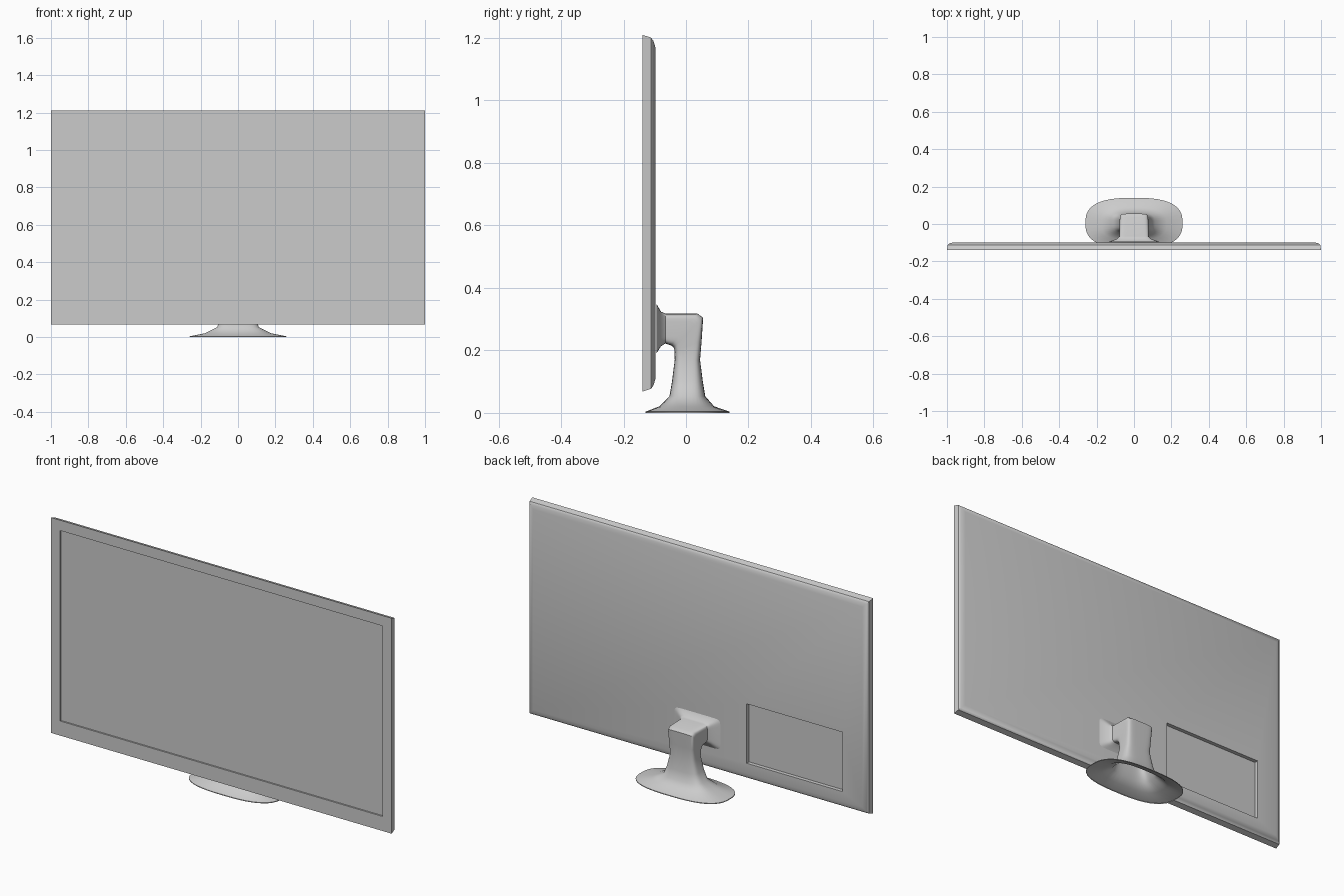
import bpy, bmesh, math

if "Cube" in bpy.data.objects:
    bpy.data.objects.remove(bpy.data.objects["Cube"])


def loft(name, rings, cap):
    """Skin a list of equal-length point rings, optionally capping both ends."""
    bm = bmesh.new()
    vs = [[bm.verts.new(p) for p in r] for r in rings]
    n = len(vs[0])
    for a, b in zip(vs, vs[1:]):
        for i in range(n):
            j = (i + 1) % n
            bm.faces.new((a[i], a[j], b[j], b[i]))
    if cap:
        bm.faces.new(vs[0])
        bm.faces.new(vs[-1])
    bmesh.ops.recalc_face_normals(bm, faces=bm.faces)
    me = bpy.data.meshes.new(name)
    bm.to_mesh(me)
    bm.free()
    ob = bpy.data.objects.new(name, me)
    bpy.context.collection.objects.link(ob)
    return ob


def activate(ob):
    bpy.ops.object.select_all(action='DESELECT')
    ob.select_set(True)
    bpy.context.view_layer.objects.active = ob


def rect(x0, x1, z0, z1, y):
    return [(x0, y, z0), (x1, y, z0), (x1, y, z1), (x0, y, z1)]


def cut_box(ob, x0, x1, z0, z1, y0, y1):
    """Sink a rectangular recess into an object."""
    cutter = loft("recess_cutter", [rect(x0, x1, z0, z1, y) for y in (y0, y1)], True)
    cutter.hide_render = True
    mod = ob.modifiers.new("recess", 'BOOLEAN')
    mod.operation = 'DIFFERENCE'
    mod.solver = 'EXACT'
    mod.object = cutter
    activate(ob)
    bpy.ops.object.modifier_apply(modifier=mod.name)
    bpy.data.objects.remove(cutter, do_unlink=True)


# Screen housing: flat front, rounded-over back edges (y, side inset, top/bottom inset)
steps = [(-0.14, 0, 0), (-0.112, 0.004, 0.009), (-0.104, 0.013, 0.02), (-0.098, 0.035, 0.04)]
panel = loft("screen_housing",
             [rect(-1 + dx, 1 - dx, 0.068 + dz, 1.21 - dz, y) for y, dx, dz in steps], True)
cut_box(panel, -0.945, 0.945, 0.145, 1.155, -0.2, -0.132)    # display area
cut_box(panel, -0.85, -0.287, 0.16, 0.475, -0.118, 0.0)      # connector bay
activate(panel)
bpy.ops.object.shade_smooth_by_angle(angle=math.radians(35))


# Stand: one open shell swept from the foot, up the neck, forward to the mount
def section(front, back, w, e, n=40):
    """Superellipse ring spanning front->back points in the YZ plane."""
    ring = []
    for i in range(n):
        t = 2 * math.pi * (i + 0.5) / n
        c, s = math.cos(t), math.sin(t)
        u = math.copysign(abs(c) ** (2 / e), c)
        v = (math.copysign(abs(s) ** (2 / e), s) + 1) / 2
        ring.append((w * u,
                     front[0] + (back[0] - front[0]) * v,
                     front[1] + (back[1] - front[1]) * v))
    return ring


stand_path = [  # inner/front point, outer/back point, half width, squareness
    ((-0.13, 0.0), (0.14, 0.0), 0.26, 2.7),
    ((-0.13, 0.004), (0.14, 0.004), 0.26, 2.7),
    ((-0.085, 0.021), (0.09, 0.021), 0.175, 2.9),
    ((-0.053, 0.053), (0.062, 0.053), 0.112, 3.4),
    ((-0.045, 0.10), (0.054, 0.10), 0.09, 4),
    ((-0.036, 0.17), (0.045, 0.17), 0.072, 5),
    ((-0.037, 0.20), (0.050, 0.23), 0.073, 6),
    ((-0.04, 0.21), (0.055, 0.305), 0.076, 7),
    ((-0.048, 0.216), (0.036, 0.318), 0.077, 7),
    ((-0.066, 0.222), (-0.066, 0.318), 0.079, 7),
    ((-0.08, 0.213), (-0.08, 0.324), 0.092, 8),
    ((-0.095, 0.19), (-0.095, 0.35), 0.135, 10),
]
stand = loft("stand", [section(*s) for s in stand_path], False)
activate(stand)
bpy.ops.object.shade_smooth_by_angle(angle=math.radians(40))
